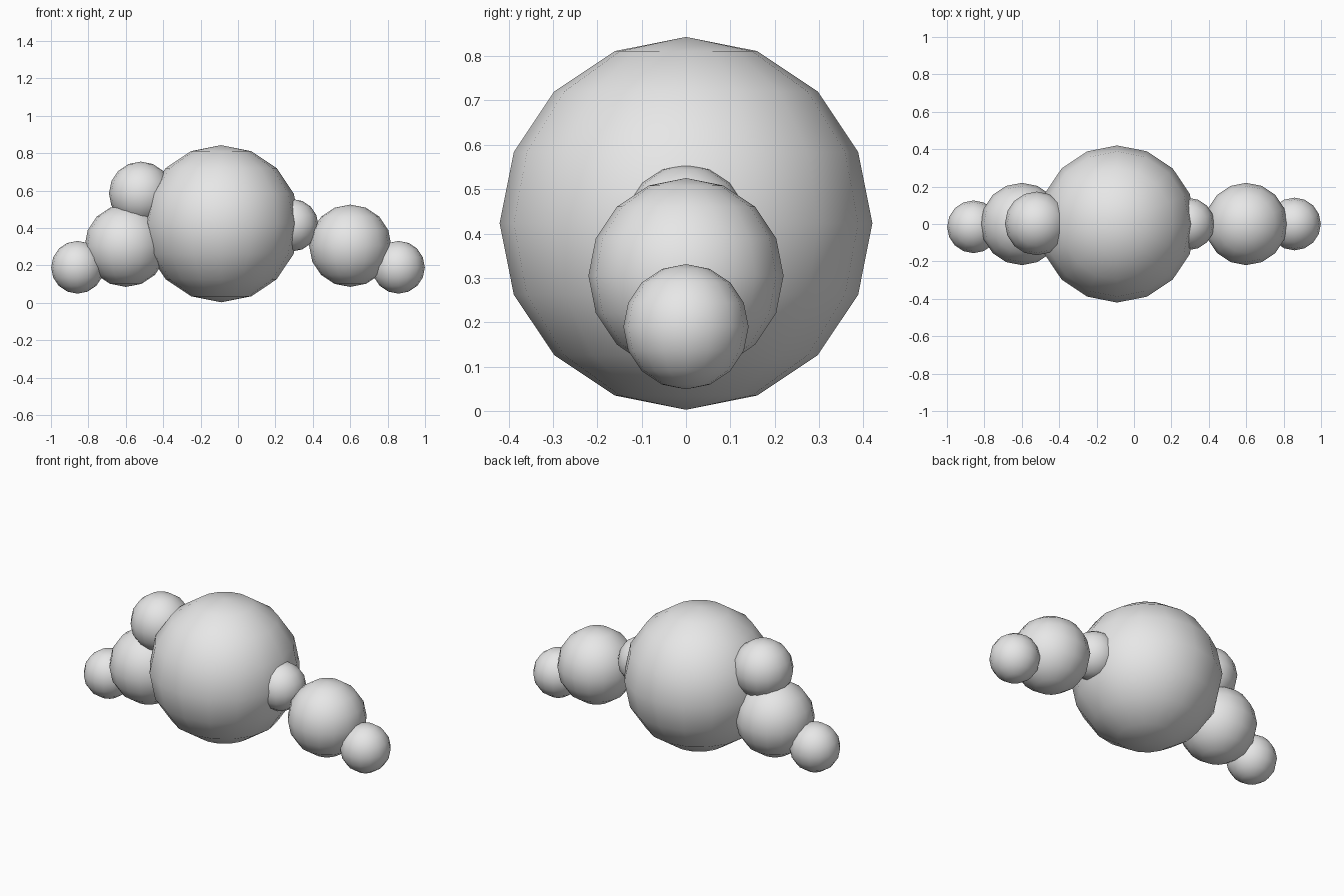
import bpy

cube = bpy.data.objects.get("Cube")
if cube:
    bpy.data.objects.remove(cube, do_unlink=True)

# Single plain grey for every part
GREY = (0.8, 0.8, 0.8, 1.0)
grey = bpy.data.materials.new("plain_grey")
grey.use_nodes = True
grey.diffuse_color = GREY
grey.node_tree.nodes["Principled BSDF"].inputs["Base Color"].default_value = GREY


def ball(name, radius, x, z, y=0.0):
    """Low-poly smooth-shaded ball with its poles up and down."""
    bpy.ops.mesh.primitive_uv_sphere_add(
        segments=16, ring_count=8, radius=radius, location=(x, y, z))
    obj = bpy.context.object
    obj.name = name
    obj.data.materials.append(grey)
    bpy.ops.object.shade_smooth()
    return obj


# Large central body
ball("body", 0.42, -0.09, 0.423)

# Head and the joint on the opposite side
ball("head", 0.17, -0.52, 0.585, 0.003)
ball("tail_joint", 0.14, 0.29, 0.415)

# Matching limb and foot balls at either end
for label, side in (("left", 1), ("right", -1)):
    ball(label + "_limb", 0.22, side * 0.60, 0.305)
    ball(label + "_foot", 0.141, side * 0.858, 0.19, -0.015 if side < 0 else 0.0)
